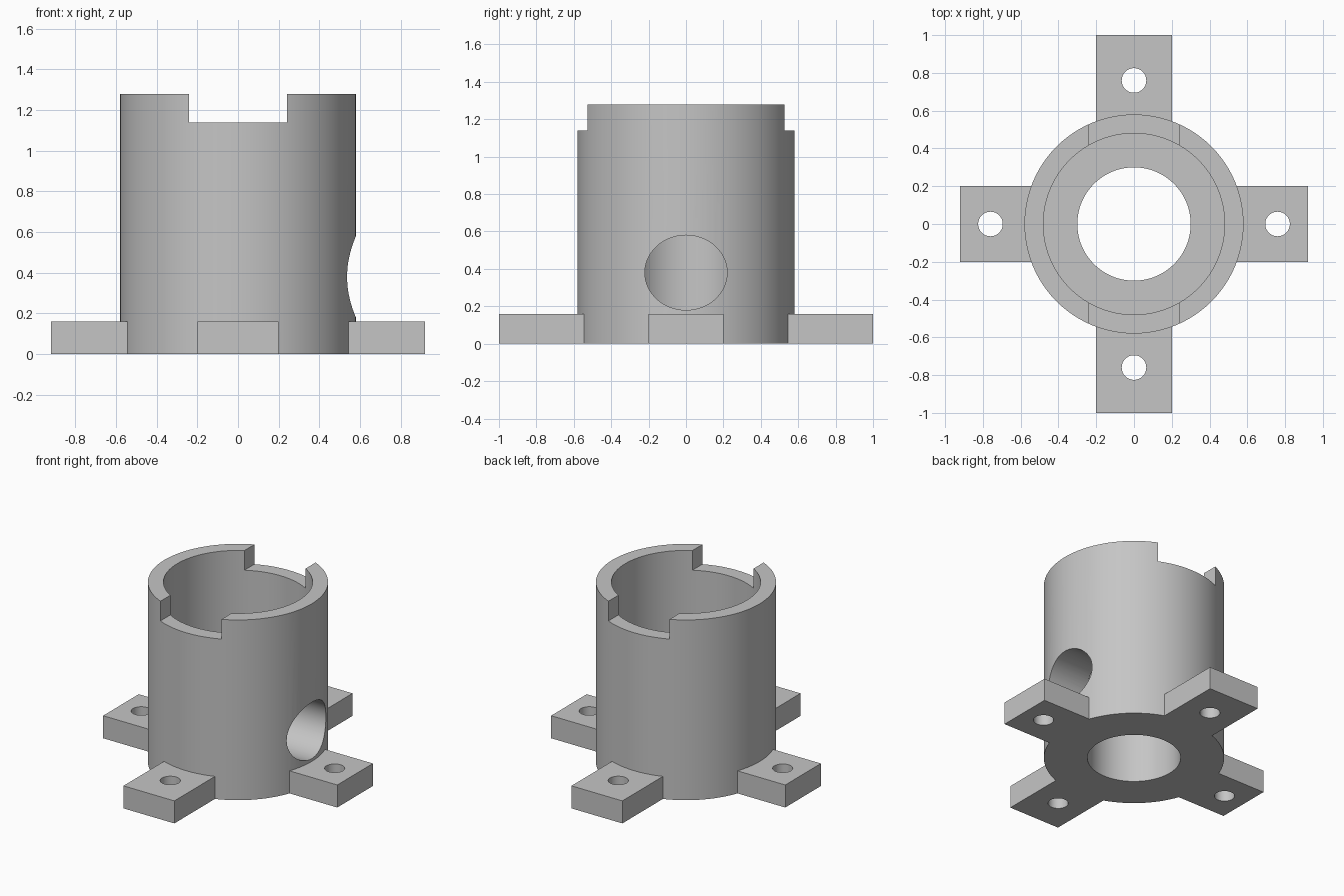
import bpy
import bmesh
from math import cos, sin, pi, radians

if "Cube" in bpy.data.objects:
    bpy.data.objects.remove(bpy.data.objects["Cube"], do_unlink=True)

grey = bpy.data.materials.new("light grey plastic")
grey.use_nodes = True
colour = (0.56, 0.56, 0.56, 1)
grey.diffuse_color = colour
grey.node_tree.nodes["Principled BSDF"].inputs["Base Color"].default_value = colour


def make_object(name, bm):
    bmesh.ops.recalc_face_normals(bm, faces=bm.faces)
    mesh = bpy.data.meshes.new(name)
    bm.to_mesh(mesh)
    bm.free()
    obj = bpy.data.objects.new(name, mesh)
    bpy.context.collection.objects.link(obj)
    mesh.materials.append(grey)
    return obj


def box(name, low, high):
    bm = bmesh.new()
    bmesh.ops.create_cube(bm, size=1)
    for v in bm.verts:
        v.co = [(a + b) / 2 + c * (b - a) for a, b, c in zip(low, high, v.co)]
    return make_object(name, bm)


def cylinder(name, radius, depth, location, sides=48):
    bpy.ops.mesh.primitive_cylinder_add(vertices=sides, radius=radius,
                                        depth=depth, location=location)
    obj = bpy.context.object
    obj.name = name
    obj.data.materials.append(grey)
    return obj


def lathe(name, profile, sides=96):
    bm = bmesh.new()
    rings = [[bm.verts.new((r * cos(2 * pi * i / sides), r * sin(2 * pi * i / sides), z))
              for i in range(sides)] for r, z in profile]
    for k, ring in enumerate(rings):
        other = rings[(k + 1) % len(rings)]
        for i in range(sides):
            j = (i + 1) % sides
            bm.faces.new((ring[i], ring[j], other[j], other[i]))
    return make_object(name, bm)


def combine(target, tool, operation):
    mod = target.modifiers.new(operation.lower(), 'BOOLEAN')
    mod.operation = operation
    mod.solver = 'EXACT'
    mod.object = tool
    bpy.context.view_layer.objects.active = target
    bpy.ops.object.modifier_apply(modifier=mod.name)
    bpy.data.objects.remove(tool, do_unlink=True)


# Barrel: narrow bore below, wide socket above
BORE, SOCKET, OUTER = 0.30, 0.48, 0.58
LEDGE, TOP = 0.64, 1.28
body = lathe("flanged_housing", [(BORE, 0), (OUTER, 0), (OUTER, TOP),
                                 (SOCKET, TOP), (SOCKET, LEDGE), (BORE, LEDGE)])

# Four mounting lugs, each joined to the barrel and drilled
for dx, dy, reach in ((1, 0, 0.92), (-1, 0, 0.92), (0, 1, 1), (0, -1, 1)):
    ends = [(dx * r, dy * r) for r in (0.45, reach)]
    half = (0.2 * abs(dy), 0.2 * abs(dx))
    low = [min(e[k] for e in ends) - half[k] for k in (0, 1)] + [0]
    high = [max(e[k] for e in ends) + half[k] for k in (0, 1)] + [0.16]
    combine(body, box("lug", low, high), 'UNION')
    combine(body, cylinder("bolt_hole", 0.065, 1, (dx * 0.76, dy * 0.76, 0)), 'DIFFERENCE')

# Front and back slots in the rim
combine(body, box("rim_slot", (-0.24, -0.8, 1.14), (0.24, 0.8, 1.5)), 'DIFFERENCE')

# Oval side port opening into the bore
port = cylinder("side_port", 1, 0.8, (0.5, 0, 0.38), 64)
port.rotation_euler = (0, radians(90), 0)
port.scale = (0.20, 0.22, 1)
bpy.context.view_layer.update()
combine(body, port, 'DIFFERENCE')

# Smooth curved walls with sharp edges
bpy.ops.object.select_all(action='DESELECT')
body.select_set(True)
bpy.context.view_layer.objects.active = body
bpy.ops.object.shade_smooth_by_angle(angle=radians(30))
